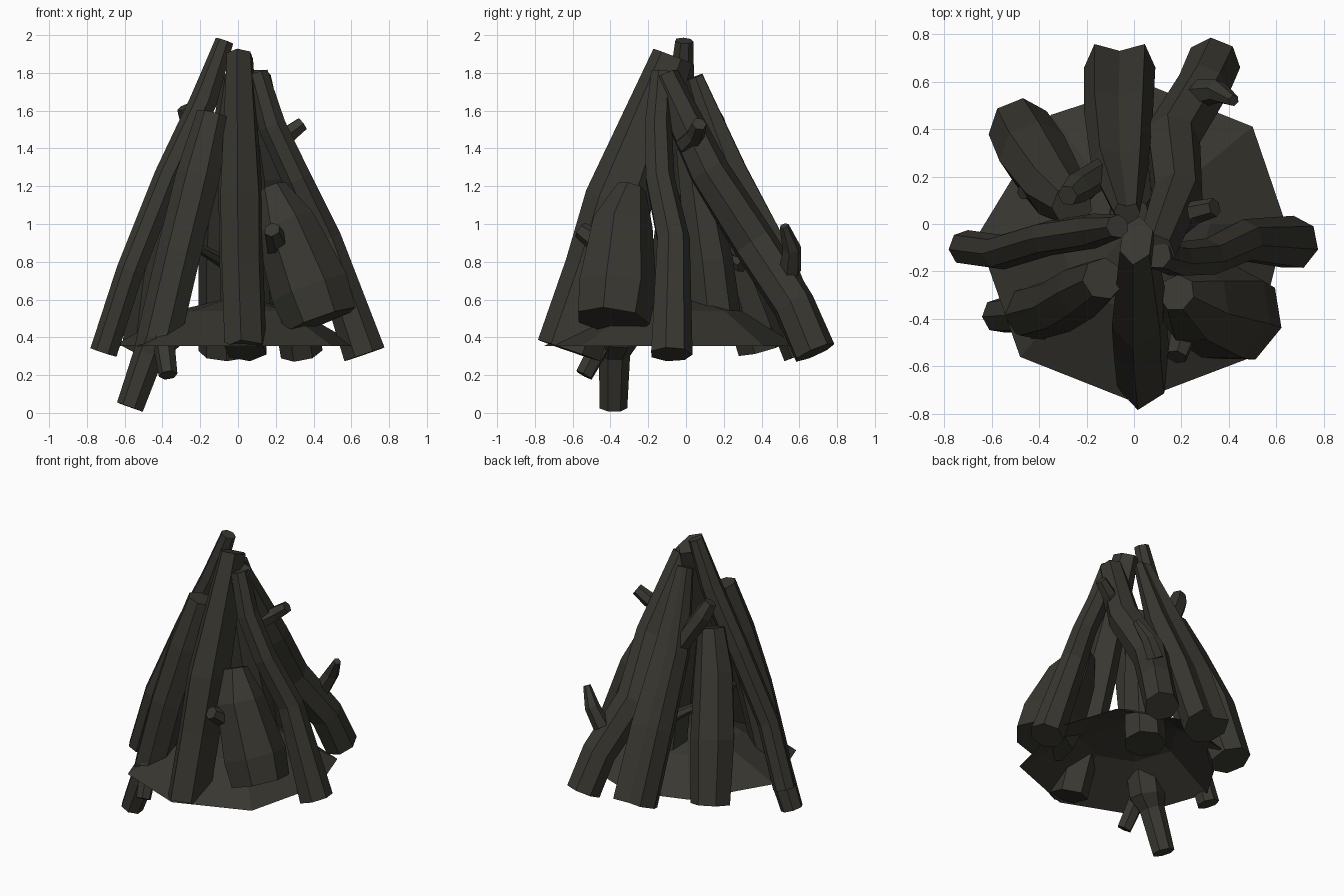
import bpy, bmesh, math
from mathutils import Vector

mat = bpy.data.materials.new("charred_wood")
mat.diffuse_color = (0.040, 0.038, 0.030, 1)


def finish(name, bm, recalc=True):
    if recalc:
        bmesh.ops.recalc_face_normals(bm, faces=bm.faces)
    me = bpy.data.meshes.new(name)
    bm.to_mesh(me)
    bm.free()
    me.materials.append(mat)
    ob = bpy.data.objects.new(name, me)
    bpy.context.collection.objects.link(ob)


def log(name, pts, sides=7, ref=(0.37, -0.9, 0.2), flat=1.0, groove=None):
    """Faceted tapered tube along points (x, y, z, radius); flat squeezes it across,
    groove pulls one corner inward."""
    bm = bmesh.new()
    P = [Vector(p[:3]) for p in pts]
    ref = Vector(ref).normalized()
    rings = []
    for i, p in enumerate(P):
        t = (P[min(i + 1, len(P) - 1)] - P[max(i - 1, 0)]).normalized()
        u = (ref - t * ref.dot(t)).normalized()
        v = t.cross(u) * flat
        ring = []
        for k in range(sides):
            a = math.tau * k / sides
            r = pts[i][3] * (0.5 if k == groove else 1)
            ring.append(bm.verts.new(p + (u * math.cos(a) + v * math.sin(a)) * r))
        rings.append(ring)
    for a, b in zip(rings, rings[1:]):
        for k in range(sides):
            n = (k + 1) % sides
            bm.faces.new((a[k], a[n], b[n], b[k]))
    bm.faces.new(rings[0][::-1])
    bm.faces.new(rings[-1])
    finish(name, bm)


# Logs leaning together, each from foot to tip
log("front_log", [(0.04, -0.62, 0.33, .175), (0.025, -0.47, 0.76, .175),
                  (0.02, -0.36, 1.12, .18), (0.01, -0.07, 1.89, .11)], 6, (-0.12, -1, 0), .66)
log("left_log", [(-0.71, -0.1, 0.32, .075), (-0.57, -0.12, 0.75, .075),
                 (-0.37, -0.06, 1.25, .075), (-0.18, -0.03, 1.65, .075), (-0.07, -0.01, 1.97, .05)])
log("right_log", [(0.67, -0.08, 0.31, .115), (0.46, -0.07, 0.92, .09),
                  (0.31, -0.14, 1.24, .08), (0.18, -0.15, 1.52, .075), (0.1, -0.13, 1.8, .06)])
log("back_right_log", [(0.335, 0.68, 0.32, .115), (0.29, 0.57, 0.57, .115), (0.16, 0.36, 0.9, .12),
                       (0.18, 0.12, 1.28, .11), (0.09, -0.12, 1.78, .085)])
log("back_log", [(-0.06, 0.66, 0.33, .15), (-0.065, 0.47, 0.8, .145),
                 (-0.06, 0.24, 1.27, .12), (-0.03, 0.05, 1.78, .055)], 8, (0, 1, 0), 1, 0)
log("back_left_log", [(-0.48, 0.4, 0.34, .135), (-0.42, 0.29, 0.75, .15),
                      (-0.33, 0.15, 1.15, .13), (-0.26, 0.08, 1.42, .09)])
log("inner_log", [(0.05, 0.17, 0.37, .14), (0.03, 0.12, 0.8, .13), (-0.02, 0.03, 1.4, .09)])
log("front_left_log", [(-0.57, -0.385, 0.03, .075), (-0.47, -0.38, 0.31, .085),
                       (-0.42, -0.37, 0.38, .12), (-0.31, -0.34, 0.85, .12),
                       (-0.21, -0.28, 1.25, .12), (-0.13, -0.23, 1.58, .09)])
log("thick_front_right_log", [(0.44, -0.39, 0.49, .2), (0.38, -0.37, 0.66, .215),
                              (0.25, -0.34, 1.0, .165), (0.18, -0.29, 1.19, .08)], 7)

# Broken branch stubs
stubs = [
    [(0.22, -0.42, 0.87, .07), (0.18, -0.56, 0.97, .045)],
    [(-0.4, -0.42, 0.42, .06), (-0.37, -0.54, 0.2, .05)],
    [(0.18, 0.0, 1.42, .06), (0.26, 0.05, 1.47, .05), (0.34, 0.07, 1.53, .04)],
    [(0.28, 0.55, 0.75, .06), (0.35, 0.56, 0.87, .05), (0.42, 0.52, 0.99, .025)],
    [(-0.08, 0.25, 1.25, .06), (-0.24, 0.15, 1.53, .065), (-0.28, 0.12, 1.62, .045)],
    [(-0.38, 0.18, 1.0, .04), (-0.47, 0.13, 1.1, .03)],
    [(-0.04, 0.3, 0.78, .04), (-0.2, 0.12, 0.87, .025)],
]
for i, s in enumerate(stubs):
    log(f"branch_stub_{i + 1}", s, 6)

# Low faceted ash mound, an open shell with an uneven rim
rim = [(0, -.75), (.5, -.56), (.64, .0), (.5, .41), (.05, .59), (-.35, .46), (-.66, -.05), (-.48, -.56)]
bm = bmesh.new()
low = [bm.verts.new((x, y, .355)) for x, y in rim]
mid = [bm.verts.new((x * .5, y * .5, .54)) for x, y in rim]
top = bm.verts.new((0, 0, .62))
for k in range(8):
    n = (k + 1) % 8
    bm.faces.new((low[k], low[n], mid[n], mid[k]))
    bm.faces.new((mid[k], mid[n], top))
finish("ash_mound", bm, False)
